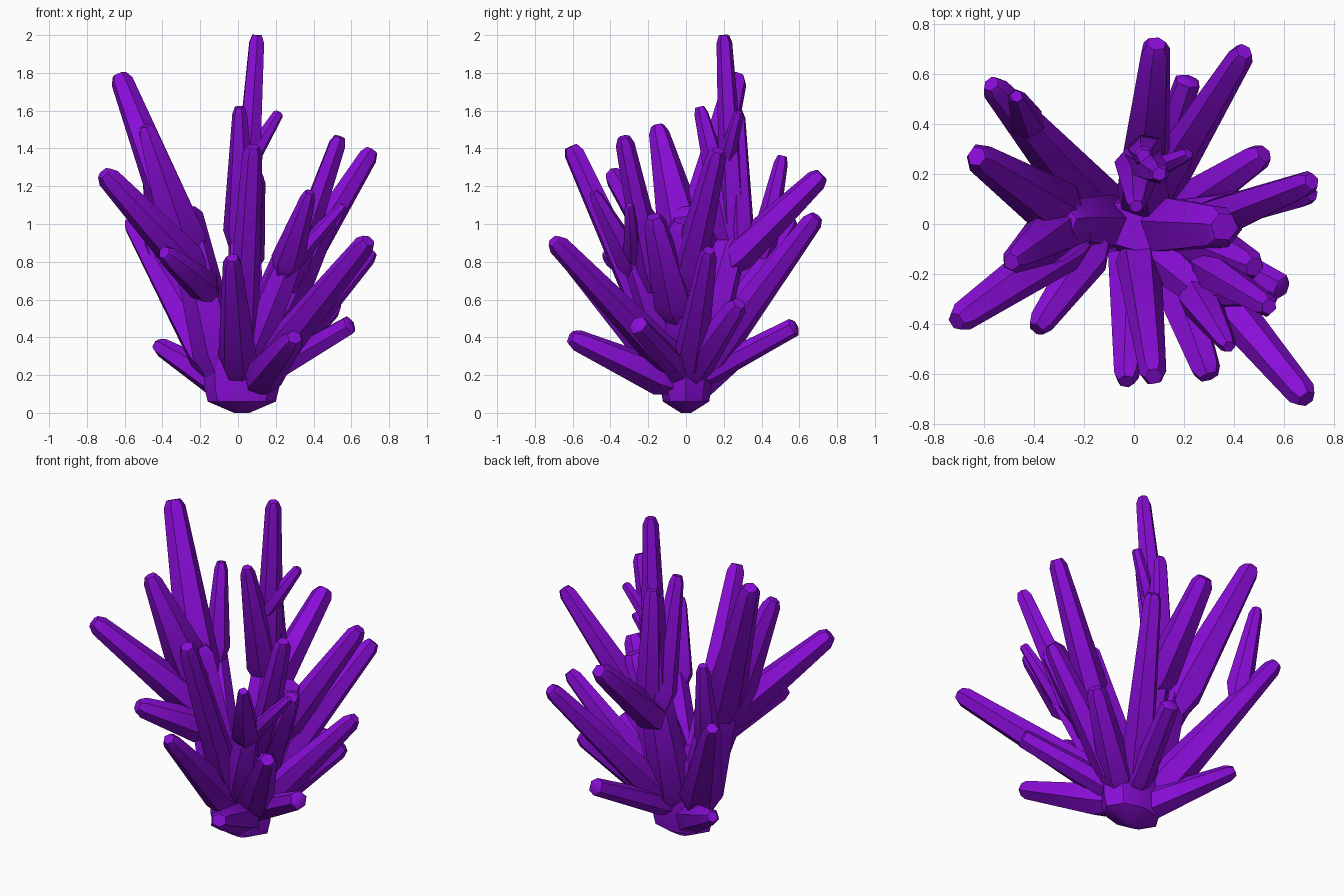
import bpy
import bmesh
import math
import random
from mathutils import Vector

random.seed(4)

cube = bpy.data.objects.get("Cube")
if cube:
    bpy.data.objects.remove(cube, do_unlink=True)

# One purple mineral colour
purple = bpy.data.materials.new("crystal_purple")
purple.use_nodes = True
colour = (.25, .004, .68, 1)
purple.diffuse_color = colour
purple.node_tree.nodes["Principled BSDF"].inputs["Base Color"].default_value = colour


def loft(name, rings):
    """Skin a list of equally sized point rings and close both ends."""
    bm = bmesh.new()
    rows = [[bm.verts.new(point) for point in ring] for ring in rings]
    for low, high in zip(rows, rows[1:]):
        for i in range(len(low)):
            j = (i + 1) % len(low)
            bm.faces.new((low[i], low[j], high[j], high[i]))
    bm.faces.new(rows[0][::-1])
    bm.faces.new(rows[-1])
    bmesh.ops.recalc_face_normals(bm, faces=bm.faces)
    mesh = bpy.data.meshes.new(name)
    bm.to_mesh(mesh)
    bm.free()
    mesh.materials.append(purple)
    obj = bpy.data.objects.new(name, mesh)
    bpy.context.collection.objects.link(obj)
    bpy.ops.object.select_all(action='DESELECT')
    obj.select_set(True)
    bpy.context.view_layer.objects.active = obj
    bpy.ops.object.shade_smooth_by_angle(angle=math.radians(40))
    return obj


def crystal(name, start, tip, width, end=.6, blunt=False, sides=6):
    """A slim prism that swells near its root, tapers, and ends in a chamfer."""
    start, tip = Vector(start), Vector(tip)
    axis = tip - start
    length = axis.length
    turn = axis.to_track_quat('Z', 'Y')
    roll = random.uniform(0, math.pi)
    wobble = [random.uniform(.98, 1.14) for _ in range(sides)]
    chamfer = .012 if blunt else .04
    stations = [(0, .6), (.16 * length, 1), (length - chamfer, end), (length, end * .65)]
    rings = []
    for height, scale in stations:
        ring = []
        for i in range(sides):
            angle = roll + math.tau * i / sides
            radius = width / 2 * scale * wobble[i]
            ring.append(start + turn @ Vector((radius * math.cos(angle), radius * math.sin(angle), height)))
        rings.append(ring)
    return loft(name, rings)


# Root knob, wider across than deep
root_profile = [(.0, .04), (.06, .18), (.14, .2), (.3, .2), (.5, .16)]
loft("root", [[(.02 + r * math.cos(math.tau * i / 8), r * .68 * math.sin(math.tau * i / 8), z)
               for i in range(8)] for z, r in root_profile])

# Shared growing points
ROOT = (0, 0, .1)
FRONT = (.01, -.05, .18)
BACK = (.04, .05, .18)
LEFT = (.1, 0, .18)
RIGHT = (-.08, 0, .18)
RIGHT_FORK = (-.25, .02, .8)
LEFT_FORK = (.25, -.01, .65)
BACK_FORK = (.02, .26, .84)

# Thick stems that carry the upper crystals
crystal("right_stem", RIGHT, (-.29, .01, 1.08), .25, end=.75)
crystal("left_stem", ROOT, (.36, -.01, 1.02), .27, end=.65)
crystal("back_stem", BACK, (.03, .25, .92), .22, end=.75)

# Upper right crystals
crystal("right_tall", RIGHT_FORK, (-.63, .27, 1.79), .22, end=.52)
crystal("right_middle", RIGHT_FORK, (-.49, -.15, 1.52), .25, end=.4)
crystal("right_front_long", (-.2, -.04, .72), (-.71, -.39, 1.27), .19, end=.58)
crystal("right_front_short", (-.14, -.07, .64), (-.39, -.42, .85), .18, end=.6)

# Crystals leaning to the back right
crystal("back_right_long", RIGHT, (-.57, .56, 1.02), .22, end=.45)
crystal("back_right_branch", (-.42, .39, .8), (-.47, .51, 1.36), .14, end=.52)
crystal("back_right_low", ROOT, (-.43, .36, .36), .18, end=.52)

# Central spires
crystal("spire_tall", BACK_FORK, (.1, .2, 2), .15, end=.55)
crystal("spire_front", BACK_FORK, (.01, .07, 1.62), .18, end=.42)
crystal("spire_back", (.05, .29, .86), (.04, .27, 1.6), .14, end=.6)
crystal("spire_branch", (.03, .2, 1.28), (.22, .28, 1.59), .1, end=.55, blunt=True)

# Crystals leaning back
crystal("back_long", (.04, .2, .76), (.09, .72, 1.26), .19, end=.62)
crystal("back_left_long", BACK, (.44, .69, 1.04), .19, end=.55)
crystal("back_low", BACK, (.22, .58, .46), .13, end=.75, blunt=True)
crystal("left_back_low", LEFT, (.52, .28, .58), .19, end=.6)

# Left crystals
crystal("left_tall", LEFT_FORK, (.71, .17, 1.39), .18, end=.57)
crystal("left_lower", LEFT, (.71, .12, .86), .18, end=.52)
crystal("left_inner", (.2, -.04, .5), (.48, -.17, 1.04), .21, end=.55)
crystal("left_front_tall", (.26, -.16, .65), (.54, -.33, 1.46), .15, end=.6)
crystal("left_front_slim", (.25, -.28, .76), (.56, -.3, 1.1), .1, end=.5, blunt=True)
crystal("left_low", LEFT, (.6, -.26, .47), .13, end=.75, blunt=True)

# Front crystals
crystal("front_left_long", LEFT, (.69, -.7, .91), .19, end=.58)
crystal("front_left_stem", FRONT, (.28, -.28, .84), .2, end=.7)
crystal("front_left_short", (.24, -.26, .74), (.38, -.49, 1.17), .16, end=.45)
crystal("front_tall", FRONT, (.08, -.61, 1.41), .18, end=.58)
crystal("front_short", FRONT, (-.03, -.63, .82), .2, end=.48)
crystal("front_low", (.1, -.05, .15), (.3, -.61, .4), .2, end=.58)
